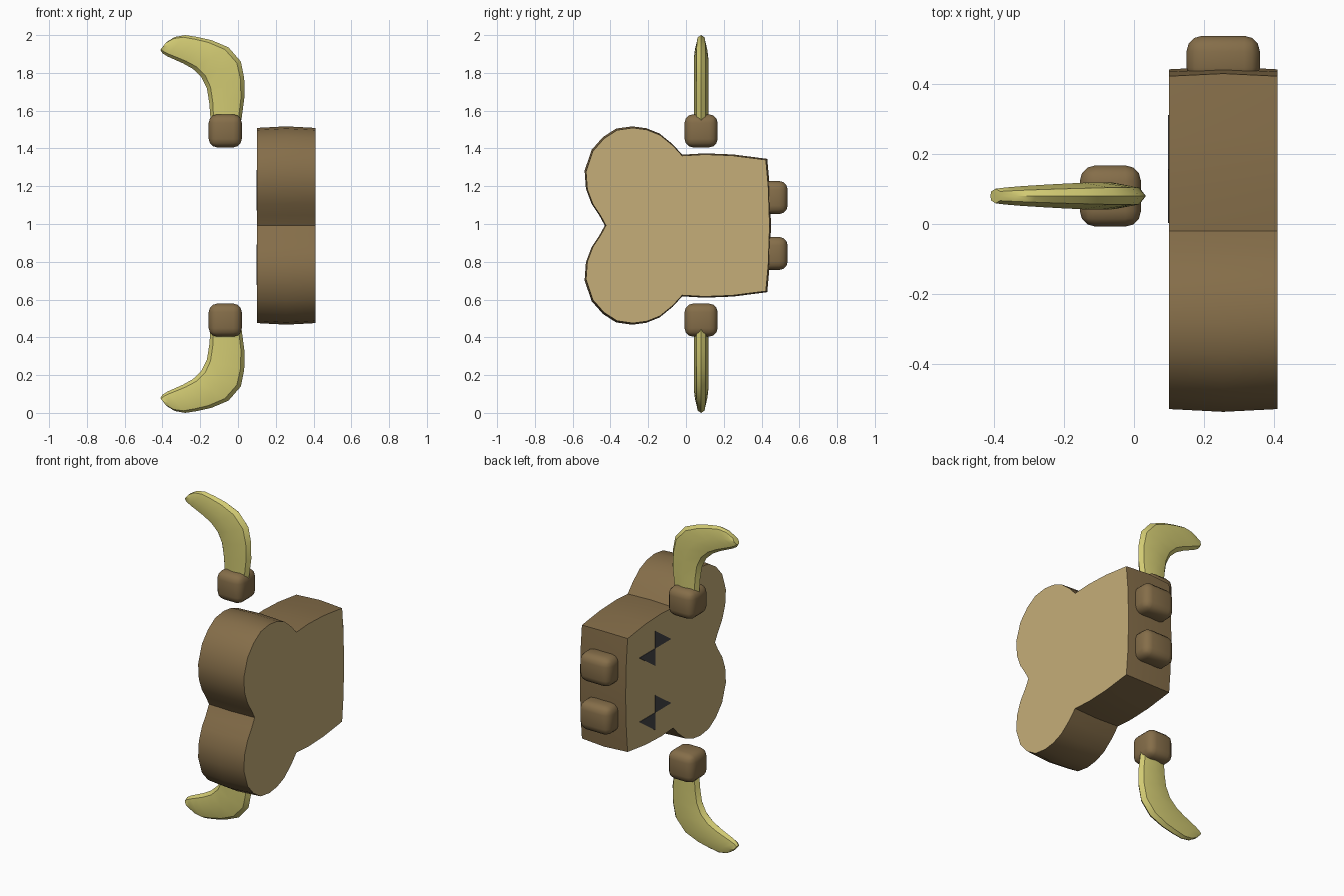
import bpy, bmesh, math
from mathutils import Vector

if "Cube" in bpy.data.objects:
    bpy.data.objects.remove(bpy.data.objects["Cube"])


def material(name, rgb):
    m = bpy.data.materials.new(name)
    m.diffuse_color = (*rgb, 1)
    m.use_nodes = True
    m.node_tree.nodes["Principled BSDF"].inputs["Base Color"].default_value = m.diffuse_color
    return m


CRUST = material("brown crust", (0.235, 0.155, 0.067))
CRUMB = material("tan crumb", (0.56, 0.42, 0.19))
YELLOW = material("banana yellow", (0.64, 0.59, 0.17))
DARK = material("dark eye", (0.06, 0.06, 0.065))
MID = 0.992  # height of the body's mirror line


def finish(name, bm, mats, angle=35):
    bmesh.ops.recalc_face_normals(bm, faces=bm.faces[:])
    me = bpy.data.meshes.new(name)
    bm.to_mesh(me)
    bm.free()
    ob = bpy.data.objects.new(name, me)
    bpy.context.collection.objects.link(ob)
    for m in mats:
        me.materials.append(m)
    if angle:
        bpy.context.view_layer.objects.active = ob
        ob.select_set(True)
        bpy.ops.object.shade_smooth_by_angle(angle=math.radians(angle))
        ob.select_set(False)
    return ob


# Bread slice: half outline (y, height above the mirror line), mirrored
half = [(-0.43, 0), (-0.46, 0.055), (-0.50, 0.115), (-0.53, 0.195), (-0.537, 0.29),
        (-0.50, 0.40), (-0.44, 0.468), (-0.37, 0.513), (-0.285, 0.525), (-0.21, 0.515),
        (-0.14, 0.487), (-0.07, 0.43), (-0.02, 0.375), (0.10, 0.382), (0.25, 0.376),
        (0.43, 0.353), (0.443, 0.21), (0.45, 0)]
outline = half + [(y, -h) for y, h in half[-2:0:-1]]
bm = bmesh.new()
rings = []
for x, s in ((0.10, 0.984), (0.255, 1.0), (0.41, 0.984)):
    rings.append([bm.verts.new((x, (y + 0.04) * s - 0.04, MID + h * s)) for y, h in outline])
n = len(outline)
for a, b in zip(rings, rings[1:]):
    for i in range(n):
        j = (i + 1) % n
        bm.faces.new((a[i], a[j], b[j], b[i]))
for ring in (rings[0], rings[-1]):
    bm.faces.new(ring).material_index = 1
finish("bread_body", bm, [CRUST, CRUMB])


# Rounded blocks for the hands and feet
def block(name, centre, size, bevel):
    bm = bmesh.new()
    bmesh.ops.create_cube(bm, size=1)
    for v in bm.verts:
        v.co = Vector(c + p * s for c, p, s in zip(centre, v.co, size))
    bmesh.ops.bevel(bm, geom=bm.edges[:], offset=bevel, segments=3,
                    profile=0.5, affect='EDGES', clamp_overlap=True)
    finish(name, bm, [CRUST], 60)


# Bananas: paired outer and inner edge points (x, z), with a lens section
pairs = [((0.018, 1.55), (-0.145, 1.55)), ((0.034, 1.67), (-0.152, 1.64)),
         ((0.033, 1.77), (-0.165, 1.72)), ((0.015, 1.86), (-0.195, 1.78)),
         ((-0.05, 1.935), (-0.24, 1.822)), ((-0.14, 1.973), (-0.29, 1.85)),
         ((-0.215, 1.99), (-0.335, 1.87)), ((-0.28, 2.0), (-0.375, 1.888)),
         ((-0.335, 1.99), (-0.40, 1.904)), ((-0.38, 1.962), (-0.411, 1.922))]
section = [(0, 0), (0.1, 0.024), (0.5, 0.038), (0.9, 0.024), (1, 0),
           (0.9, -0.024), (0.5, -0.038), (0.1, -0.024)]


def banana(name, flip):
    bm = bmesh.new()
    rings = []
    for k, (o, i) in enumerate(pairs):
        thick = 1 if k < 5 else 1 - 0.09 * (k - 4)
        ring = []
        for t, y in section:
            x, z = o[0] + (i[0] - o[0]) * t, o[1] + (i[1] - o[1]) * t
            ring.append(bm.verts.new((x, 0.08 + y * thick, 2 - z if flip else z)))
        rings.append(ring)
    m = len(section)
    for a, b in zip(rings, rings[1:]):
        for i in range(m):
            j = (i + 1) % m
            bm.faces.new((a[i], a[j], b[j], b[i]))
    bm.faces.new(rings[0])
    bm.faces.new(rings[-1])
    finish(name, bm, [YELLOW], 30)


# Eye: two thin triangles meeting at a point, on the left face
def eye(name, z):
    bm = bmesh.new()
    for s in (1, -1):
        pts = [(0.157, z), (0.157, z + s * 0.107), (0.157 - s * 0.154, z)]
        lo = [bm.verts.new((0.101, *p)) for p in pts]
        hi = [bm.verts.new((0.097, *p)) for p in pts]
        bm.faces.new(lo)
        bm.faces.new(hi)
        for i in range(3):
            j = (i + 1) % 3
            bm.faces.new((lo[i], lo[j], hi[j], hi[i]))
    finish(name, bm, [DARK], 0)


for side, s in (("upper", 1), ("lower", -1)):
    block(side + "_hand", (-0.0675, 0.08, MID + s * 0.501), (0.175, 0.175, 0.175), 0.045)
    block(side + "_foot", (0.255, 0.47, MID + s * 0.148), (0.21, 0.136, 0.175), 0.045)
    banana(side + "_banana", s < 0)
    eye(side + "_eye", MID + 0.186 if s > 0 else MID - 0.207)
